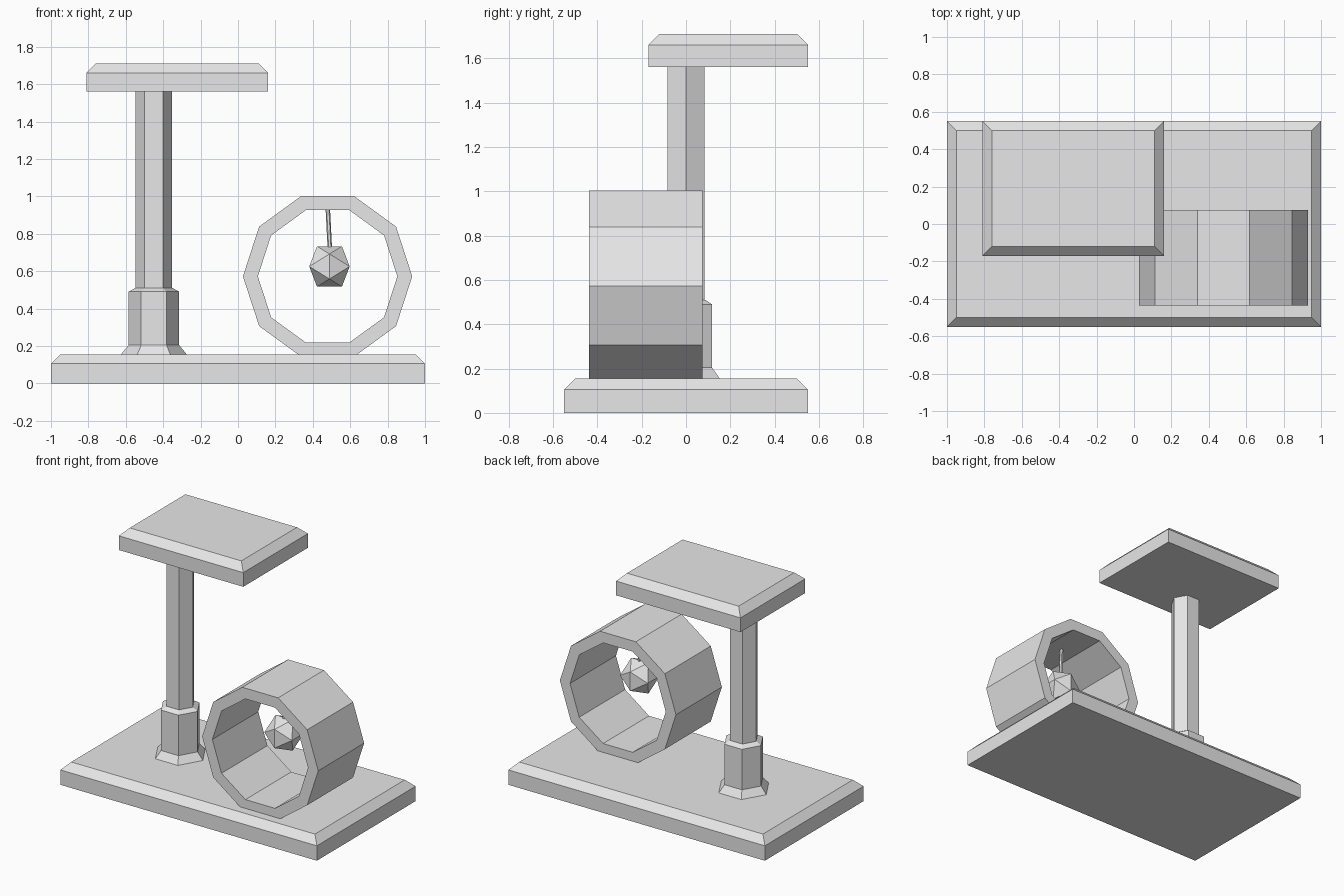
import bpy, bmesh, math
from mathutils import Vector

cube = bpy.data.objects.get("Cube")
if cube:
    bpy.data.objects.remove(cube, do_unlink=True)

grey = bpy.data.materials.new("light_grey")
grey.use_nodes = True
colour = (0.8, 0.8, 0.8, 1)
grey.diffuse_color = colour
grey.node_tree.nodes["Principled BSDF"].inputs["Base Color"].default_value = colour


def finish(name, bm):
    bmesh.ops.recalc_face_normals(bm, faces=bm.faces)
    mesh = bpy.data.meshes.new(name)
    bm.to_mesh(mesh)
    bm.free()
    mesh.materials.append(grey)
    obj = bpy.data.objects.new(name, mesh)
    bpy.context.collection.objects.link(obj)
    return obj


def loft(name, loops, closed=False):
    """Skin a stack of point loops; cap the ends, or join last to first."""
    bm = bmesh.new()
    rings = [[bm.verts.new(p) for p in loop] for loop in loops]
    pairs = list(zip(rings, rings[1:]))
    if closed:
        pairs.append((rings[-1], rings[0]))
    else:
        bm.faces.new(rings[0])
        bm.faces.new(rings[-1])
    for a, b in pairs:
        for i in range(len(a)):
            j = (i + 1) % len(a)
            bm.faces.new((a[i], a[j], b[j], b[i]))
    return finish(name, bm)


def polygon(n, radius):
    return [(radius * math.cos(math.tau * i / n), radius * math.sin(math.tau * i / n))
            for i in range(n)]


def slab(name, x0, x1, y0, y1, z0, height, chamfer=0.05):
    """Board with a chamfered upper rim."""
    def rect(inset, z):
        return [(x0 + inset, y0 + inset, z), (x1 - inset, y0 + inset, z),
                (x1 - inset, y1 - inset, z), (x0 + inset, y1 - inset, z)]
    top = z0 + height
    loft(name, [rect(0, z0), rect(0, top - chamfer), rect(chamfer, top)])


def hex_column(name, x, y, profile):
    loft(name, [[(x + px, y + py, z) for px, py in polygon(6, r)] for r, z in profile])


# Boards
slab("base_board", -1, 1, -0.55, 0.55, 0, 0.155)
slab("top_platform", -0.81, 0.16, -0.17, 0.55, 1.56, 0.15)

# Post and its flared sleeve
hex_column("post", -0.45, 0, [(0.0975, 0.4), (0.0975, 1.56)])
hex_column("post_sleeve", -0.45, 0,
           [(0.18, 0.15), (0.135, 0.205), (0.135, 0.49), (0.1, 0.51)])

# Ten-sided open tunnel
cx, cz, front, back = 0.479, 0.572, -0.437, 0.074
section = [(0.4525, front), (0.4525, back), (0.373, back), (0.373, front)]
loft("tunnel", [[(cx + px, y, cz + pz) for px, pz in polygon(10, r)]
                for r, y in section], closed=True)

# Hanging ball: a twenty-sided solid from the hull of three golden rectangles
ball = Vector((0.489, -0.185, 0.625))
phi = (1 + math.sqrt(5)) / 2
s = 0.108 / phi
bm = bmesh.new()
for a in (-1, 1):
    for b in (-phi, phi):
        for p in ((a, 0, b), (0, b, a), (b, a, 0)):
            bm.verts.new(ball + s * Vector(p))
bmesh.ops.convex_hull(bm, input=bm.verts)
finish("toy_ball", bm)

# Slightly leaning string
top, bottom = Vector((0.48, -0.185, 0.935)), Vector((0.492, -0.185, 0.7))
loft("toy_string", [[c + Vector((px, py, 0)) for px, py in polygon(6, 0.012)]
                    for c in (bottom, top)])
